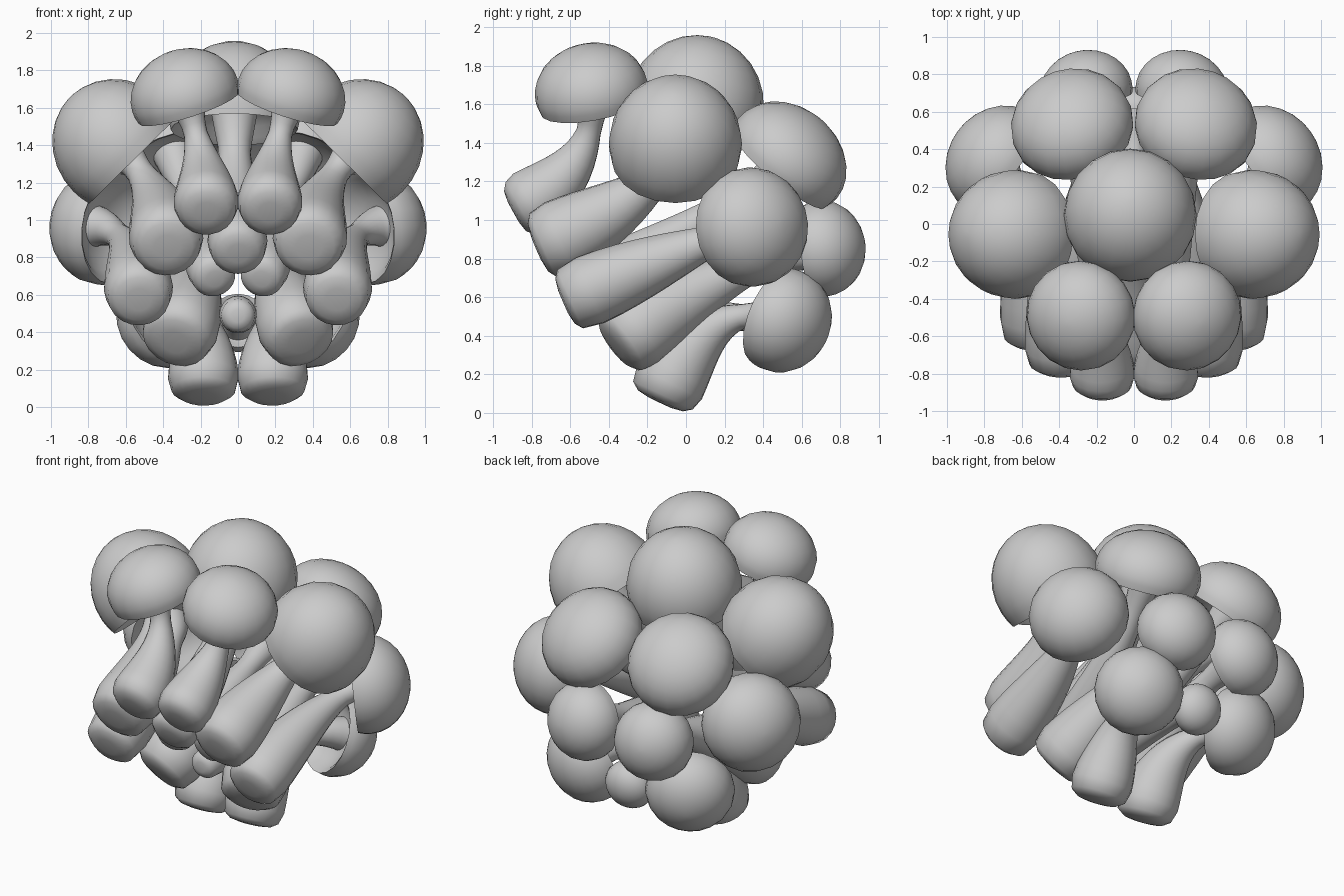
import bpy, bmesh, math
from mathutils import Vector

if "Cube" in bpy.data.objects:
    bpy.data.objects.remove(bpy.data.objects["Cube"])

SEG = 20


def skin(name, rings):
    """Loft closed rings given as (centre, axis, radius), close both ends."""
    bm = bmesh.new()
    loops = []
    n0 = rings[0][1]
    u = Vector((0, 0, 1)) if abs(n0.z) < 0.8 else Vector((0, 1, 0))
    for c, n, r in rings:
        u = (u - n * u.dot(n)).normalized()      # carried along, so no twist
        v = n.cross(u)
        loops.append([bm.verts.new(c + r * (u * math.cos(a) + v * math.sin(a)))
                      for a in (2 * math.pi * i / SEG for i in range(SEG))])
    for a, b in zip(loops, loops[1:]):
        for i in range(SEG):
            j = (i + 1) % SEG
            bm.faces.new((a[i], a[j], b[j], b[i]))
    bm.faces.new(loops[0])
    bm.faces.new(loops[-1])
    bmesh.ops.recalc_face_normals(bm, faces=bm.faces)
    mesh = bpy.data.meshes.new(name)
    bm.to_mesh(mesh)
    bm.free()
    ob = bpy.data.objects.new(name, mesh)
    bpy.context.collection.objects.link(ob)
    bpy.ops.object.select_all(action='DESELECT')
    ob.select_set(True)
    bpy.context.view_layer.objects.active = ob
    bpy.ops.object.shade_smooth_by_angle(angle=math.radians(60))


def cap(name, p, n, R, h):
    # hollow underside, rim tucked below the widest ring, then the dome
    p, h = p + n * 0.03, h - 0.03
    prof = [(0.2 * R, 0.15 * h), (0.5 * R, 0.08 * h), (0.75 * R, -0.08 * h),
            (0.86 * R, -0.22 * h)]
    prof += [(R * math.cos(a), h * math.sin(a))
             for a in (math.radians(d) for d in (-17, -8, 0, 12, 25, 38, 51, 64, 77, 87))]
    skin(name, [(p + n * z, n, r) for r, z in prof])


def stem(name, p, n, d, end, r_top, r_end):
    # curved neck leaving the cap, swelling to a blunt foot
    a, b = p + n * 0.08, p - n * d
    rings = []
    for i in range(15):
        t = i / 15
        c = a * (1 - t) ** 2 + b * 2 * t * (1 - t) + end * t * t
        tan = ((b - a) * (1 - t) + (end - b) * t).normalized()
        s = min(1, max(0, (t - 0.3) / 0.62))
        s = 0.5 * s + 0.5 * s * s * (3 - 2 * s)
        r = r_top + (r_end - r_top) * s + 0.05 * max(0, 0.3 - t) / 0.3
        rings.append((c, tan, r))
    tan = (end - b).normalized()
    rings += [(end, tan, r_end * 0.9), (end + tan * 0.03, tan, r_end * 0.68),
              (end + tan * 0.04, tan, r_end * 0.35)]
    skin(name, rings)


# name, rim centre, axis, cap radius, cap height, neck bend, foot, neck radius, foot radius
MUSHROOMS = [
    ("crown", (-0.02, 0.04, 1.56), (0, 0.25, 0.97), 0.355, 0.40, 0.40, (0, -0.70, 0.84), 0.085, 0.16),
    ("side_upper", (0.615, -0.055, 1.375), (0.70, 0, 0.71), 0.345, 0.40, 0.30, (0.38, -0.74, 0.87), 0.07, 0.20),
    ("front_upper", (0.275, -0.485, 1.64), (0.3, -0.18, 0.93), 0.295, 0.275, 0.36, (0.17, -0.86, 1.06), 0.06, 0.175),
    ("back_upper", (0.325, 0.51, 1.30), (0.2, 0.62, 0.74), 0.33, 0.29, 0.35, (0.13, -0.50, 0.70), 0.07, 0.13),
    ("side_middle", (0.70, 0.32, 0.96), (0.8, 0.58, 0.1), 0.31, 0.30, 0.20, (0.53, -0.60, 0.59), 0.065, 0.185),
    ("back_middle", (0.25, 0.68, 0.85), (0.22, 0.95, 0.1), 0.25, 0.25, 0.45, (0.33, -0.34, 0.37), 0.07, 0.205),
    ("back_lower", (0.37, 0.48, 0.49), (0.45, 0.8, -0.35), 0.275, 0.27, 0.42, (0.185, -0.12, 0.09), 0.06, 0.19),
    ("small_lower", (0, 0.57, 0.46), (0, 0.93, -0.35), 0.16, 0.16, 0.2, (0, -0.36, 0.49), 0.06, 0.10),
]

for name, p, n, R, h, d, end, r0, r1 in MUSHROOMS:
    central = name in ("crown", "small_lower")
    for sx, side in ((1, "centre"),) if central else ((1, "right"), (-1, "left")):
        m = lambda v: Vector((v[0] * sx, v[1], v[2]))
        axis = m(n).normalized()
        cap(f"{name}_cap_{side}", m(p), axis, R, h)
        stem(f"{name}_stem_{side}", m(p), axis, d, m(end), r0, r1)
